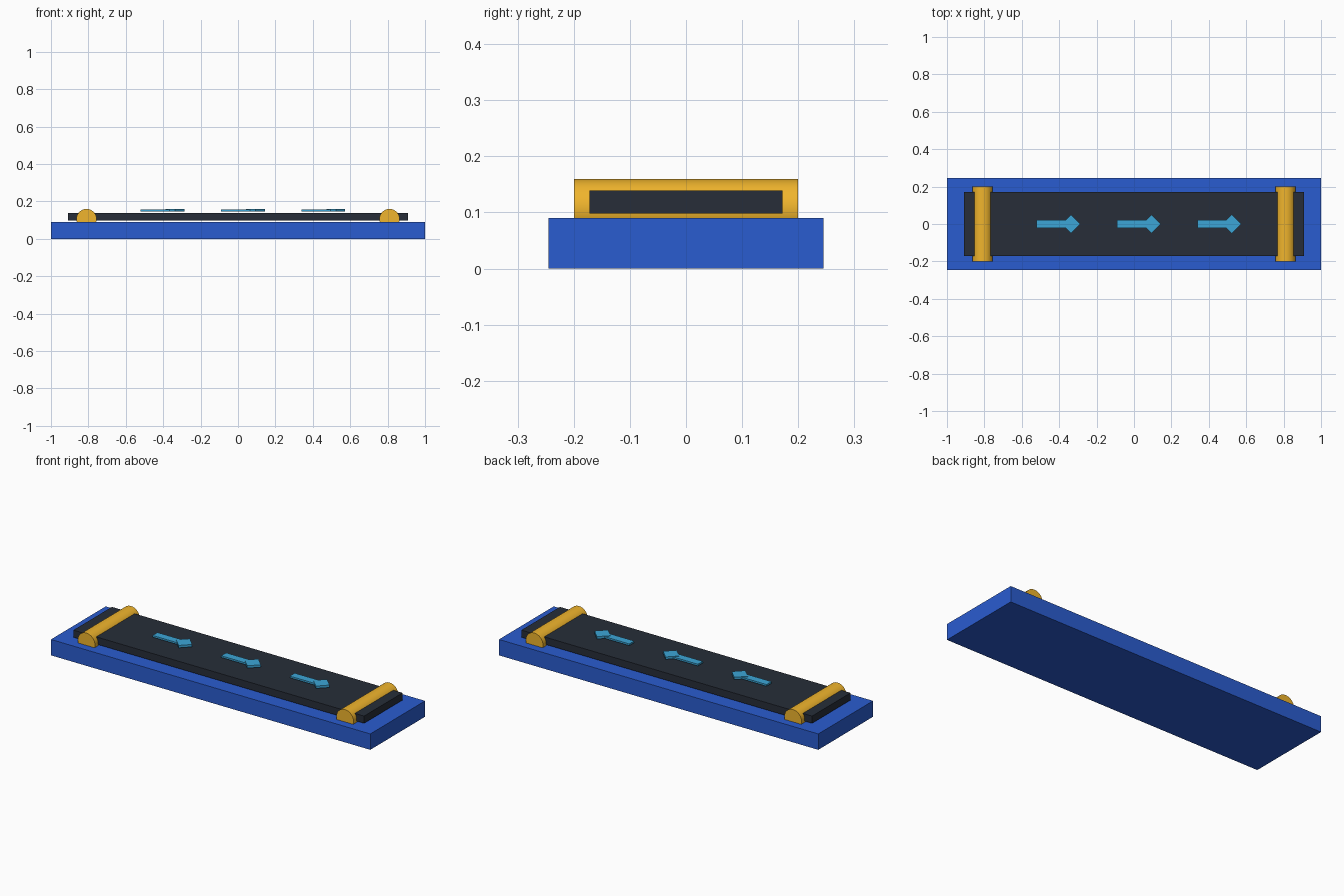
import bpy, math

if "Cube" in bpy.data.objects:
    bpy.data.objects.remove(bpy.data.objects["Cube"])

def material(name, rgb):
    m = bpy.data.materials.new(name)
    m.diffuse_color = (*rgb, 1)
    m.use_nodes = True
    m.node_tree.nodes["Principled BSDF"].inputs["Base Color"].default_value = m.diffuse_color
    return m

BLUE = material("blue", (0.023, 0.107, 0.63))
DARK = material("dark_rubber", (0.02, 0.027, 0.04))
YELLOW = material("yellow", (0.87, 0.46, 0.026))
CYAN = material("cyan", (0.045, 0.38, 0.68))

def finish(name, mat):
    ob = bpy.context.object
    ob.name = name
    ob.data.materials.append(mat)
    return ob

def box(name, size, loc, mat, turn=0):
    bpy.ops.mesh.primitive_cube_add(size=1, location=loc)
    bpy.context.object.scale = size
    bpy.context.object.rotation_euler.z = turn
    bpy.ops.object.transform_apply(location=False)
    return finish(name, mat)

# Base slab and the belt floating just above it
box("base", (2, 0.49, 0.09), (0, 0, 0.045), BLUE)
box("belt", (1.82, 0.344, 0.041), (0, 0, 0.1185), DARK)

# End rollers, sunk part way into the base
for side, x in (("left", -0.81), ("right", 0.81)):
    bpy.ops.mesh.primitive_cylinder_add(vertices=32, radius=0.054, depth=0.4,
        location=(x, 0, 0.106), rotation=(math.pi / 2, 0, 0))
    finish("roller_" + side, YELLOW)
    bpy.ops.object.shade_smooth_by_angle()

# Direction arrows: bar shaft plus diamond head
for i, x in enumerate((-0.43, 0, 0.43), 1):
    box(f"arrow_shaft_{i}", (0.18, 0.044, 0.01), (x, 0, 0.151), CYAN)
    box(f"arrow_head_{i}", (0.071, 0.071, 0.014), (x + 0.093, 0, 0.152), CYAN, math.pi / 4)
